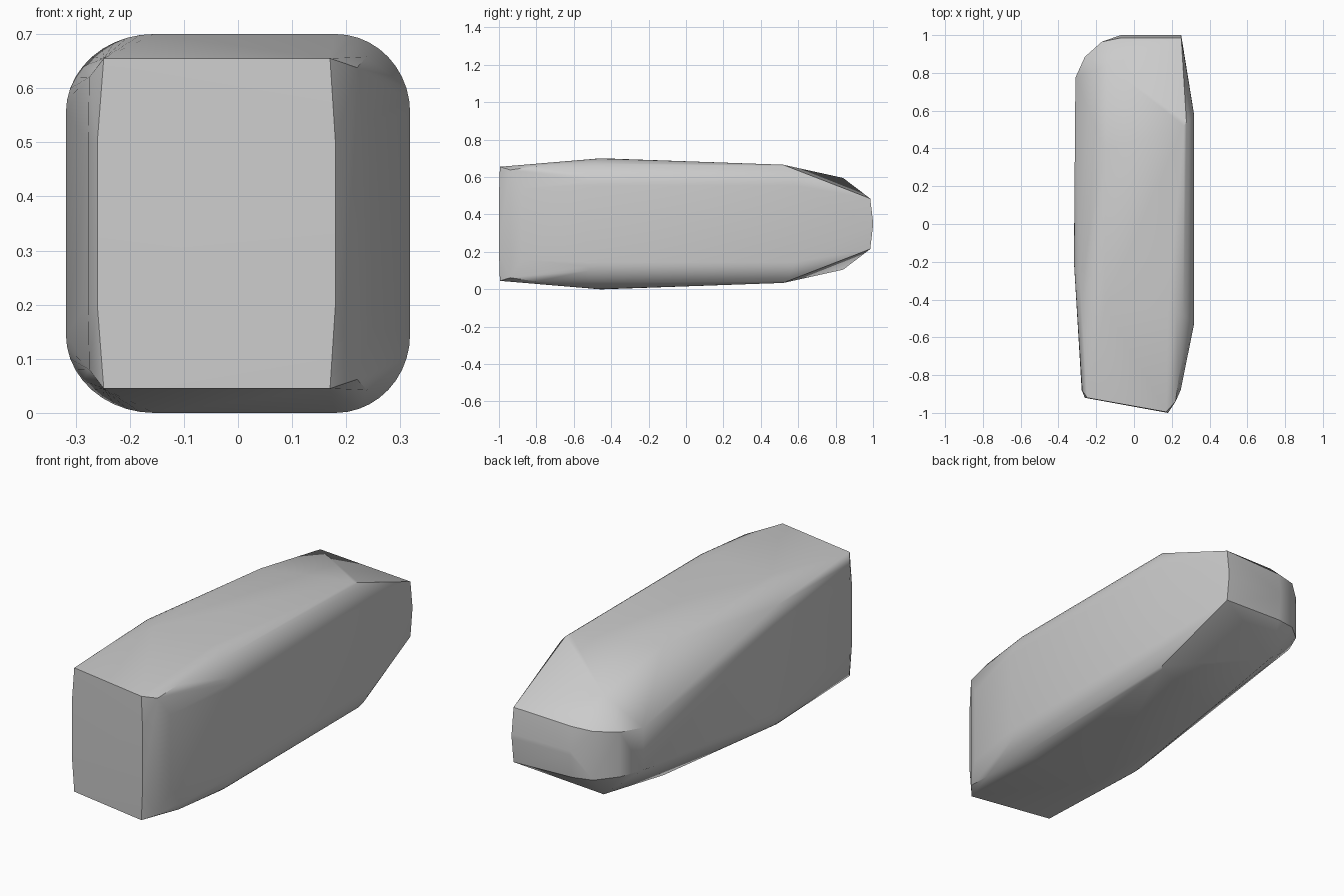
import bpy, bmesh
from math import sin, cos, pi

if "Cube" in bpy.data.objects:
    bpy.data.objects.remove(bpy.data.objects["Cube"])

H = 0.70  # full height; the body is mirrored about mid height


def corner_arc(cx, rx, y_top, y_side, z_max=H, n=10, rz=0.145):
    """Quarter-round upper corner running from the top flat to the side flat."""
    pts = []
    for i in range(n + 1):
        a = pi / 2 * i / n
        z = H - rz + rz * cos(a)
        if z <= z_max + 1e-4:
            pts.append((cx + rx * sin(a), y_top + (y_side - y_top) * i / n, z))
    return pts


# rounded long edges: right front, right back (cut by sloping top), left
points = corner_arc(0.18, 0.138, -0.46, -0.53)
points += corner_arc(0.18, 0.138, 0.50, 0.58, 0.665)
points += corner_arc(-0.155, -0.163, -0.44, -0.20)
# sloping top, back end
points += [(0.265, 0.52, 0.666), (-0.15, 0.39, 0.67), (-0.14, 0.84, 0.595)]
# blunt tail with a rounded left corner
points += [(0.25, 0.985, 0.485), (0.25, 1.0, 0.36), (-0.07, 0.985, 0.475),
           (-0.07, 1.0, 0.36), (-0.17, 0.965, 0.47), (-0.26, 0.885, 0.46),
           (-0.31, 0.775, 0.455)]
# slanted front face and its bevels
points += [(0.17, -0.995, 0.655), (0.18, -1.0, 0.50), (-0.248, -0.92, 0.655),
           (-0.26, -0.92, 0.50), (-0.275, -0.88, 0.62), (-0.277, -0.88, 0.50),
           (0.22, -0.94, 0.638), (0.247, -0.88, 0.54), (0.238, -0.80, 0.658)]

# wrap the mirrored points in a convex skin
bm = bmesh.new()
for x, y, z in points:
    bm.verts.new((x, y, z))
    bm.verts.new((x, y, H - z))
bmesh.ops.remove_doubles(bm, verts=bm.verts, dist=0.001)
hull = bmesh.ops.convex_hull(bm, input=bm.verts)
loose = [v for v in bm.verts if not v.link_faces]
bmesh.ops.delete(bm, geom=loose, context='VERTS')
bmesh.ops.recalc_face_normals(bm, faces=bm.faces)

mesh = bpy.data.meshes.new("faceted_block")
bm.to_mesh(mesh)
bm.free()
block = bpy.data.objects.new("faceted_block", mesh)
bpy.context.collection.objects.link(block)
bpy.context.view_layer.objects.active = block
block.select_set(True)
bpy.ops.object.shade_smooth_by_angle(angle=pi / 6)
